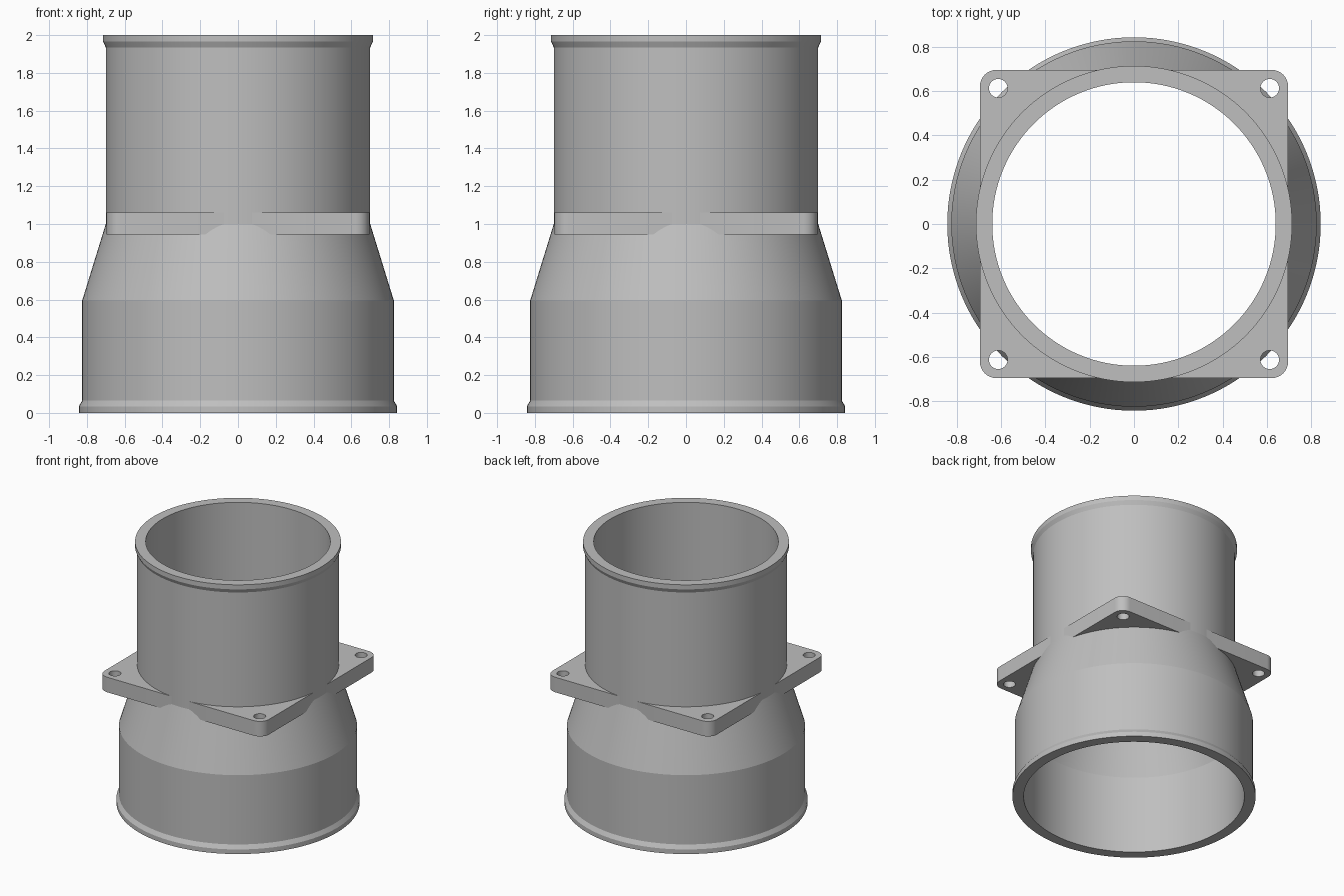
import bpy, bmesh, math

if "Cube" in bpy.data.objects:
    bpy.data.objects.remove(bpy.data.objects["Cube"], do_unlink=True)

GREY = (0.52, 0.52, 0.52, 1)
mat = bpy.data.materials.new("plain grey")
mat.use_nodes = True
mat.diffuse_color = GREY
mat.node_tree.nodes["Principled BSDF"].inputs["Base Color"].default_value = GREY


def finish(bm, name):
    bmesh.ops.recalc_face_normals(bm, faces=bm.faces)
    mesh = bpy.data.meshes.new(name)
    bm.to_mesh(mesh)
    bm.free()
    obj = bpy.data.objects.new(name, mesh)
    bpy.context.collection.objects.link(obj)
    mesh.materials.append(mat)
    return obj


def smooth(obj, degrees):
    bpy.ops.object.select_all(action='DESELECT')
    obj.select_set(True)
    bpy.context.view_layer.objects.active = obj
    bpy.ops.object.shade_smooth_by_angle(angle=math.radians(degrees))


def lathe(name, profile, steps=128):
    """Turn a closed (radius, height) profile around the z axis."""
    bm = bmesh.new()
    rings = []
    for i in range(steps):
        a = 2 * math.pi * i / steps
        rings.append([bm.verts.new((r * math.cos(a), r * math.sin(a), z)) for r, z in profile])
    n = len(profile)
    for i in range(steps):
        p, q = rings[i], rings[(i + 1) % steps]
        for j in range(n):
            k = (j + 1) % n
            bm.faces.new((p[j], q[j], q[k], p[k]))
    return finish(bm, name)


def circle(x, y, r, steps):
    return [(x + r * math.cos(2 * math.pi * i / steps),
             y + r * math.sin(2 * math.pi * i / steps)) for i in range(steps)]


def rounded_square(half, r, steps=8):
    pts = []
    for quarter in range(4):
        mid = math.radians(45 + 90 * quarter)
        cx = math.copysign(half - r, math.cos(mid))
        cy = math.copysign(half - r, math.sin(mid))
        for i in range(steps + 1):
            a = math.pi / 2 * (quarter + i / steps)
            pts.append((cx + r * math.cos(a), cy + r * math.sin(a)))
    return pts


def plate(name, loops, z0, z1):
    """Extrude an outline with holes into a flat plate."""
    bm = bmesh.new()
    edges = []
    for loop in loops:
        vs = [bm.verts.new((x, y, z0)) for x, y in loop]
        edges += [bm.edges.new((vs[i - 1], vs[i])) for i in range(len(vs))]
    bmesh.ops.triangle_fill(bm, edges=edges, use_beauty=True, normal=(0, 0, 1))
    ext = bmesh.ops.extrude_face_region(bm, geom=bm.faces[:])
    top = [v for v in ext["geom"] if isinstance(v, bmesh.types.BMVert)]
    bmesh.ops.translate(bm, verts=top, vec=(0, 0, z1 - z0))
    return finish(bm, name)


# Hollow stepped duct: wide lower collar, cone, narrow upper collar, lipped ends
duct = lathe("duct_body", [
    (0.843, 0), (0.843, 0.035), (0.825, 0.065), (0.825, 0.595),
    (0.70, 1.0), (0.70, 1.935), (0.714, 1.965), (0.714, 2.0),
    (0.64, 2.0), (0.64, 1.0), (0.765, 0.595), (0.765, 0),
])
smooth(duct, 15)

# Square mounting flange with rounded corners and four bolt holes
HOLE = 0.613
holes = [circle(sx * HOLE, sy * HOLE, 0.042, 32) for sx in (-1, 1) for sy in (-1, 1)]
flange = plate("mounting_flange",
               [rounded_square(0.696, 0.075), circle(0, 0, 0.675, 128)] + holes,
               0.945, 1.06)
smooth(flange, 30)
